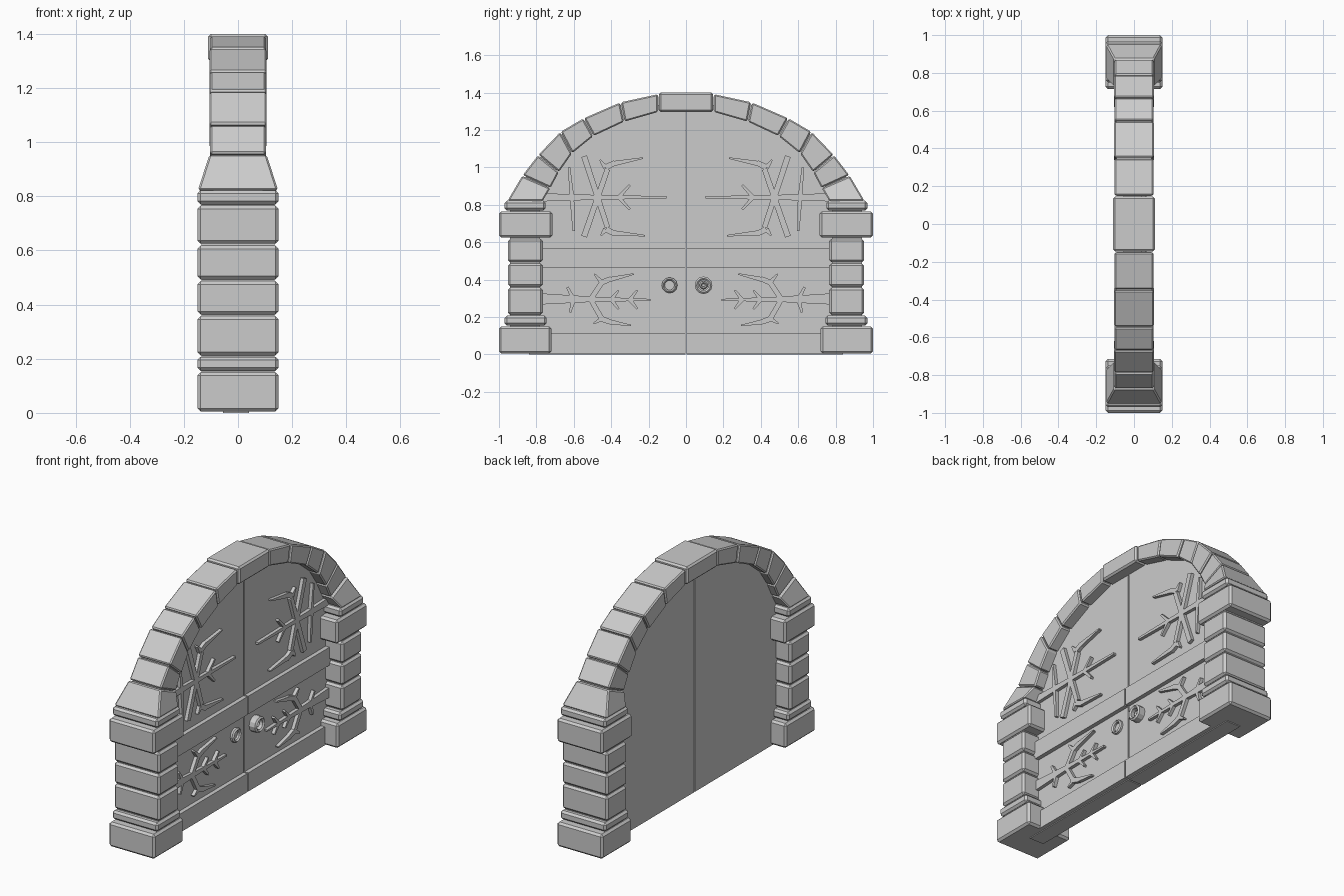
import bpy, bmesh, math
from mathutils import Vector

if "Cube" in bpy.data.objects:
    bpy.data.objects.remove(bpy.data.objects["Cube"], do_unlink=True)

stone = bpy.data.materials.new("plain_grey")
stone.use_nodes = True
GREY = (0.6, 0.6, 0.6, 1)
stone.diffuse_color = GREY
stone.node_tree.nodes["Principled BSDF"].inputs["Base Color"].default_value = GREY


def finish(name, bm, bevel=0):
    bmesh.ops.recalc_face_normals(bm, faces=bm.faces)
    mesh = bpy.data.meshes.new(name)
    bm.to_mesh(mesh)
    bm.free()
    mesh.materials.append(stone)
    ob = bpy.data.objects.new(name, mesh)
    bpy.context.collection.objects.link(ob)
    if bevel:
        mod = ob.modifiers.new("Bevel", "BEVEL")
        mod.width, mod.segments = bevel, 1
    return ob


def add_prism(bm, outline, backs, fronts):
    """Extrude a (y, z) outline along x; each point has its own x range."""
    back = [bm.verts.new((x, y, z)) for x, (y, z) in zip(backs, outline)]
    front = [bm.verts.new((x, y, z)) for x, (y, z) in zip(fronts, outline)]
    bm.faces.new(back)
    bm.faces.new(front)
    n = len(outline)
    for i in range(n):
        j = (i + 1) % n
        bm.faces.new((back[i], back[j], front[j], front[i]))


def prism(name, outline, x0, x1, bevel=0):
    bm = bmesh.new()
    add_prism(bm, outline, [x0] * len(outline), [x1] * len(outline))
    return finish(name, bm, bevel)


def rect(y0, y1, z0, z1):
    return [(y0, z0), (y1, z0), (y1, z1), (y0, z1)]


def mirrored(points, s):
    return [(s * y, z) for y, z in points]


def add_stroke(bm, a, b, wa, wb, s):
    """Tapered raised bar from a to b on the door face."""
    a, b = Vector(a), Vector(b)
    d = (b - a).normalized()
    n = Vector((-d.y, d.x))
    pts = [a + n * wa, b + n * wb, b - n * wb, a - n * wa]
    add_prism(bm, mirrored([tuple(p) for p in pts], s), [0.035] * 4, [0.06] * 4)


# Pillar blocks: inner y, outer y, bottom z, top z
PILLAR = [("base", 0.72, 1.0, 0.005, 0.15), ("base_trim", 0.745, 0.97, 0.155, 0.207),
          ("lower_block", 0.765, 0.952, 0.212, 0.357), ("middle_block", 0.765, 0.952, 0.363, 0.487),
          ("upper_block", 0.765, 0.952, 0.493, 0.618), ("capital", 0.715, 1.0, 0.625, 0.765),
          ("capital_trim", 0.75, 0.97, 0.77, 0.822)]

# Arch joints: outer point and inner point
ARCH = [((0.955, 0.82), (0.767, 0.82)), ((0.874, 0.957), (0.725, 0.89)),
        ((0.79, 1.066), (0.68, 0.975)), ((0.671, 1.19), (0.61, 1.075)),
        ((0.548, 1.262), (0.495, 1.168)), ((0.35, 1.348), (0.33, 1.245)),
        ((0.147, 1.392), (0.147, 1.297))]

# Ornament strokes: start, end, start half width, end half width
UPPER = [((0.78, 0.84), (0.48, 0.84), 0.022, 0.013), ((0.48, 0.84), (0.105, 0.84), 0.013, 0.006),
         ((0.545, 0.63), (0.42, 0.99), 0.016, 0.014), ((0.545, 1.06), (0.42, 0.68), 0.016, 0.014),
         ((0.43, 1.0), (0.38, 1.025), 0.016, 0.014), ((0.39, 1.02), (0.23, 1.05), 0.014, 0.004),
         ((0.43, 1.0), (0.46, 1.04), 0.014, 0.004), ((0.43, 0.67), (0.38, 0.645), 0.016, 0.014),
         ((0.39, 0.65), (0.22, 0.635), 0.014, 0.004), ((0.43, 0.67), (0.455, 0.635), 0.014, 0.004),
         ((0.61, 0.84), (0.625, 1.0), 0.012, 0.006), ((0.61, 0.84), (0.6, 0.66), 0.012, 0.006),
         ((0.36, 0.84), (0.30, 0.905), 0.01, 0.006), ((0.36, 0.84), (0.30, 0.775), 0.01, 0.006)]
LOWER = [((0.78, 0.297), (0.5, 0.295), 0.03, 0.014), ((0.5, 0.295), (0.19, 0.292), 0.014, 0.005),
         ((0.51, 0.295), (0.45, 0.385), 0.013, 0.014), ((0.45, 0.385), (0.40, 0.405), 0.015, 0.013),
         ((0.41, 0.4), (0.28, 0.43), 0.013, 0.004), ((0.45, 0.385), (0.49, 0.43), 0.012, 0.004),
         ((0.51, 0.295), (0.45, 0.19), 0.013, 0.014), ((0.45, 0.19), (0.40, 0.172), 0.015, 0.013),
         ((0.41, 0.175), (0.295, 0.155), 0.013, 0.004), ((0.45, 0.19), (0.495, 0.165), 0.012, 0.004),
         ((0.6, 0.295), (0.635, 0.36), 0.012, 0.006), ((0.6, 0.295), (0.62, 0.225), 0.012, 0.006)]
for y in (0.4, 0.3):
    for dz in (-0.05, 0.05):
        LOWER.append(((y, 0.293), (y - 0.04, 0.293 + dz), 0.011, 0.005))

for side, s in (("left", 1), ("right", -1)):
    # Stone pillar, with a core closing the joints
    for part, y0, y1, z0, z1 in PILLAR:
        prism(f"{side}_pillar_{part}", mirrored(rect(y0, y1, z0, z1), s), -0.15, 0.15, 0.012)
    prism(f"{side}_pillar_core", mirrored(rect(0.78, 0.94, 0.02, 0.81), s), -0.135, 0.135)

    # Arch stones; the lowest flares out to the pillar width
    for i, ((oa, ia), (ob, ib)) in enumerate(zip(ARCH, ARCH[1:])):
        gap = 0.02
        oa, ia, ob, ib = map(Vector, (oa, ia, ob, ib))
        quad = [oa.lerp(ob, gap), ob.lerp(oa, gap), ib.lerp(ia, gap), ia.lerp(ib, gap)]
        low = 0.148 if i == 0 else 0.106 - 0.003 * (i % 2)
        top = 0.106 - 0.003 * (i % 2)
        halves = [low, top, top, low]
        bm = bmesh.new()
        add_prism(bm, mirrored([tuple(p) for p in quad], s), [-h for h in halves], halves)
        finish(f"{side}_arch_stone_{i + 1}", bm, 0.007)

    # Core behind the arch joints
    mids = [(Vector(o).lerp(Vector(i), 0.12), Vector(o).lerp(Vector(i), 0.88)) for o, i in ARCH]
    bm = bmesh.new()
    for (oa, ia), (ob, ib) in zip(mids, mids[1:]):
        add_prism(bm, mirrored([tuple(p) for p in (oa, ob, ib, ia)], s), [-0.093] * 4, [0.093] * 4)
    finish(f"{side}_arch_core", bm)

    # Door leaf with two raised cross bands
    rim = [tuple(Vector(o).lerp(Vector(i), 0.6)) for o, i in ARCH]
    leaf = [(0.004, 0.0), (0.84, 0.0)] + rim + [(0.004, 1.33)]
    prism(f"{side}_door_leaf", mirrored(leaf, s), -0.055, 0.04)
    for band, z0, z1 in (("bottom", 0.005, 0.115), ("middle", 0.463, 0.57)):
        prism(f"{side}_door_{band}_band", mirrored(rect(0.004, 0.82, z0, z1), s), 0.0, 0.065)

    # Branching hinge ornaments
    for label, strokes in (("upper", UPPER), ("lower", LOWER)):
        bm = bmesh.new()
        for stroke in strokes:
            add_stroke(bm, *stroke, s)
        finish(f"{side}_{label}_ornament", bm)

# Keystone
prism("keystone", rect(-0.145, 0.145, 1.297, 1.4), -0.11, 0.11, 0.01)


def door_ring(name, y, z, outer, inner, x1):
    """Twelve-sided ring lathed around the x axis."""
    bm = bmesh.new()
    mid = (outer + inner) / 2
    profile = [(0.03, outer), (x1 - 0.008, outer), (x1, mid), (x1 - 0.008, inner), (0.03, inner)]
    loops = []
    for k in range(12):
        a = math.tau * k / 12
        loops.append([bm.verts.new((x, y + r * math.cos(a), z + r * math.sin(a))) for x, r in profile])
    for k in range(12):
        p, q = loops[k], loops[(k + 1) % 12]
        for i in range(5):
            j = (i + 1) % 5
            bm.faces.new((p[i], p[j], q[j], q[i]))
    finish(name, bm)


# Door pulls
door_ring("right_door_ring", -0.088, 0.37, 0.042, 0.026, 0.06)
door_ring("left_door_ring", 0.094, 0.37, 0.047, 0.028, 0.085)
door_ring("left_door_ring_boss", 0.094, 0.37, 0.022, 0.008, 0.065)
